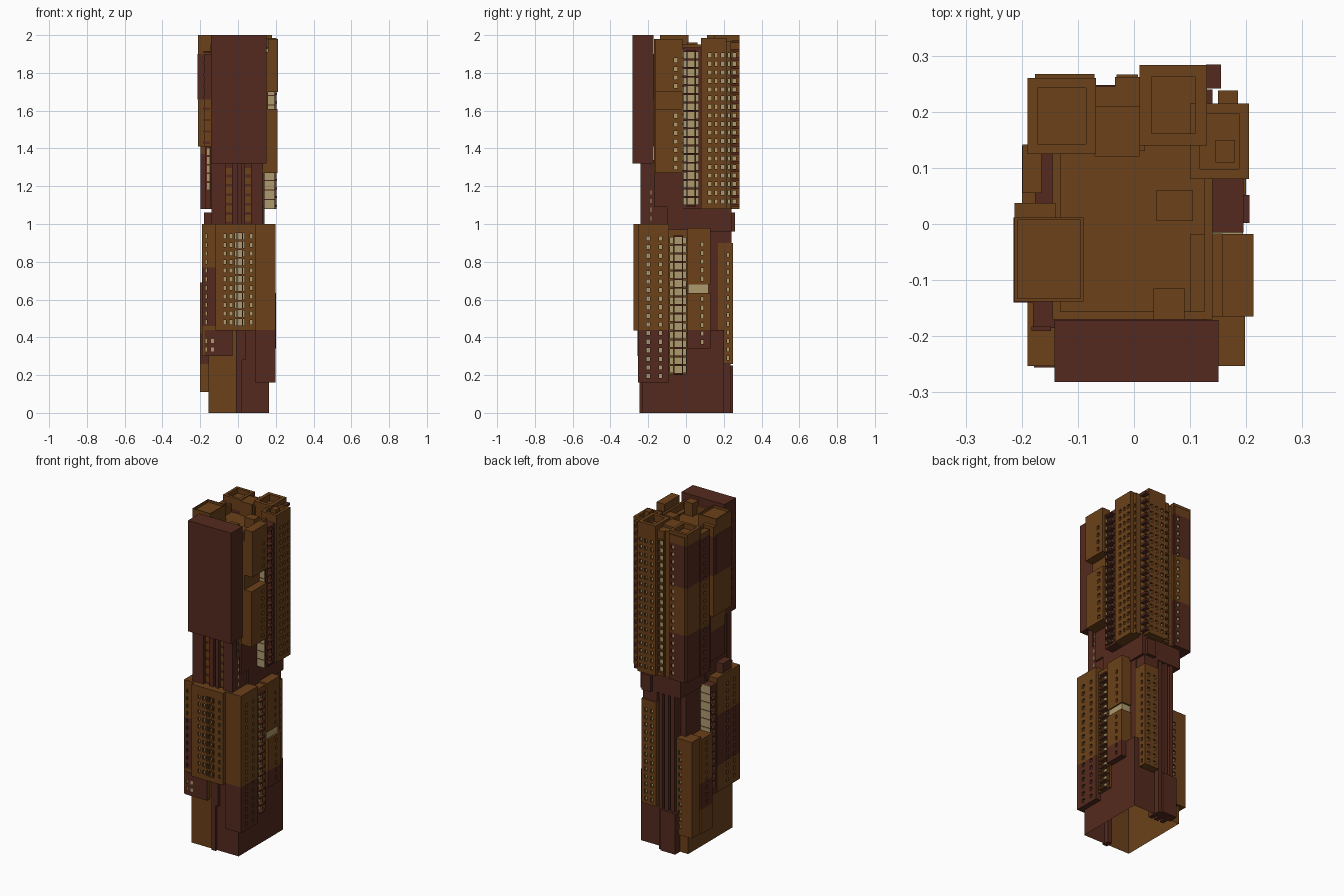
import bpy, bmesh
from mathutils import Vector

cube = bpy.data.objects.get("Cube")
if cube:
    bpy.data.objects.remove(cube, do_unlink=True)


def material(name, rgb):
    m = bpy.data.materials.new(name)
    m.use_nodes = True
    m.diffuse_color = (*rgb, 1)
    m.node_tree.nodes["Principled BSDF"].inputs["Base Color"].default_value = (*rgb, 1)
    return m


brown = material("brown_cladding", (.147, .053, .01))
red = material("red_brown_cladding", (.088, .023, .013))
cream = material("cream_glass", (.42, .32, .15))


def finish(name, bm, mats):
    mesh = bpy.data.meshes.new(name)
    bm.to_mesh(mesh)
    bm.free()
    for m in mats:
        mesh.materials.append(m)
    obj = bpy.data.objects.new(name, mesh)
    bpy.context.collection.objects.link(obj)
    return obj


def add_block(bm, xs, ys, zs):
    lo, hi = Vector((xs[0], ys[0], zs[0])), Vector((xs[1], ys[1], zs[1]))
    verts = bmesh.ops.create_cube(bm, size=1)["verts"]
    for v in verts:
        v.co = Vector([(lo[i] + hi[i]) / 2 + v.co[i] * (hi[i] - lo[i]) for i in range(3)])


def box(name, xs, ys, zs, mat, other=None, cuts=(), well=None):
    """Block; colours alternate upward at each cut; well = (rim, depth) sinks the roof."""
    bm = bmesh.new()
    add_block(bm, xs, ys, zs)
    for z in cuts:
        bmesh.ops.bisect_plane(bm, geom=bm.verts[:] + bm.edges[:] + bm.faces[:],
                               plane_co=(0, 0, z), plane_no=(0, 0, 1))
    for f in bm.faces:
        f.material_index = sum(f.calc_center_median().z > z for z in cuts) % 2
    if well:
        bm.normal_update()
        top = max(bm.faces, key=lambda f: f.calc_center_median().z)
        bmesh.ops.inset_region(bm, faces=[top], thickness=well[0])
        floor = bmesh.ops.extrude_discrete_faces(bm, faces=[top])["faces"]
        for v in floor[0].verts:
            v.co.z -= well[1]
    return finish(name, bm, [mat, other or mat, cream])


def open_base(name, xs, ys, zs, split):
    """Hollow plinth without a floor, changing colour at x = split."""
    bm = bmesh.new()
    add_block(bm, xs, ys, zs)
    bmesh.ops.bisect_plane(bm, geom=bm.verts[:] + bm.edges[:] + bm.faces[:],
                           plane_co=(split, 0, 0), plane_no=(1, 0, 0))
    floor = [f for f in bm.faces if f.calc_center_median().z < zs[0] + .001]
    bmesh.ops.delete(bm, geom=floor, context="FACES")
    for f in bm.faces:
        f.material_index = int(f.calc_center_median().x > split)
    return finish(name, bm, [brown, red])


def row_heights(zs, step):
    return [zs[0] + i * step for i in range(int((zs[1] - zs[0]) / step + .01) + 1)]


def windows(obj, side, columns, zs, width=.018, height=.022, step=.0455, depth=.013):
    """Cuts rows of glazed recesses into one wall; side is its direction such as '+x'."""
    bm = bmesh.new()
    bm.from_mesh(obj.data)
    sign = 1 if side[0] == "+" else -1
    axis = "xy".index(side[1])
    across = 1 - axis
    plane = sign * max(sign * v.co[axis] for v in bm.verts)
    rows = row_heights(zs, step)

    def wall():
        return [f for f in bm.faces if all(abs(v.co[axis] - plane) < .0001 for v in f.verts)]

    for direction, centers, size in ((across, columns, width), (2, rows, height)):
        normal = Vector([float(i == direction) for i in range(3)])
        for c in centers:
            for edge in (c - size / 2, c + size / 2):
                faces = wall()
                geom = {g for f in faces for g in (*f.verts, *f.edges)} | set(faces)
                bmesh.ops.bisect_plane(bm, geom=list(geom), plane_co=normal * edge,
                                       plane_no=normal)

    def inside(value, centers, size):
        return any(abs(value - c) < size / 2 for c in centers)

    panes = []
    for f in wall():
        mid = f.calc_center_median()
        if inside(mid[across], columns, width) and inside(mid.z, rows, height):
            panes.append(f)
    for f in bmesh.ops.extrude_discrete_faces(bm, faces=panes)["faces"]:
        f.material_index = 2
        for v in f.verts:
            v.co[axis] -= sign * depth
    bm.to_mesh(obj.data)
    bm.free()


def plates(name, side, plane, columns, zs, width, height, step, mat, depth=.003):
    """Rows of plates or ledges standing on a wall."""
    bm = bmesh.new()
    sign = 1 if side[0] == "+" else -1
    out = sorted((plane - sign * .002, plane + sign * depth))
    for z in row_heights(zs, step):
        for c in columns:
            span, rows = (c - width / 2, c + width / 2), (z - height / 2, z + height / 2)
            add_block(bm, *((out, span) if side[1] == "x" else (span, out)), rows)
    return finish(name, bm, [mat])


TOP, LOW = (1.12, 1.91), (.48, .94)
BANDS = (1.37, 1.66, 1.92)

# Central core and base
box("core", (-.12, .13), (-.2, .17), (.44, 1.2), red)
open_base("base", (-.155, .165), (-.23, .2), (0, .44), -.01)
box("base_back", (-.1, .0), (.19, .248), (0, .25), red)
for i, x in enumerate((-.085, -.045, -.005)):
    box(f"back_pier_{i}", (x, x + .025), (.15, .235), (0, 1.08), red)
box("waist", (-.13, .14), (-.1, .24), (.96, 1.09), red)
box("waist_left_lug", (.06, .12), (.2, .26), (.96, 1.06), red)
box("waist_right_lug", (-.18, -.1), (-.185, -.1), (.98, 1.06), red)

# Slotted neck under the front slab
box("neck", (-.135, .125), (-.22, 0), (.98, 1.34), red)
for i, xs in enumerate(((-.14, -.065), (-.03, 0), (.015, .035), (.07, .13))):
    box(f"neck_fin_{i}", xs, (-.24, -.2), (.98, 1.33), red)
plates("neck_ladders", "-y", -.22, (-.048, .053), (1.03, 1.31), .03, .035, .05, brown)
plates("neck_slots", "+x", .13, (-.185,), (1.03, 1.31), .006, .022, .0455, cream)

# Upper tower
box("upper_core", (-.145, .14), (-.17, .16), (1.09, 1.95), red, brown, (1.27,), (.02, .05))
box("front_slab", (-.142, .151), (-.282, -.171), (1.32, 2), red)
box("roof_hut_center", (.04, .105), (.005, .06), (1.88, 1.96), brown)
box("roof_hut_front", (.035, .09), (-.17, -.115), (1.88, 1.98), brown)
box("roof_hut_back", (-.07, .01), (.12, .21), (1.88, 1.985), brown)

# Upper flank on +x, split by a glazed gap
b = box("left_flank_top", (.158, .213), (-.165, -.018), (1.7, 1.98), brown)
windows(b, "+x", (-.055,), (1.73, 1.91))
b = box("left_flank_low", (.1, .208), (-.165, -.018), (1.27, 1.61), brown)
windows(b, "+x", (-.055,), (1.3, 1.59))
box("left_flank_inner", (.1, .16), (-.165, -.018), (1.6, 1.91), brown)
b = box("left_bay", (.13, .195), (-.015, .08), (1.08, 1.935), red)
windows(b, "+x", (.027,), TOP, .037, .036, depth=.025)
windows(b, "+x", (-.006, .06), TOP, .015, .034, depth=.015)
plates("left_bay_ledges", "+x", .195, (.027,), (1.097, 1.92), .05, .009, .0455, red, .011)
plates("left_bay_front_glass", "-y", -.015, (.163,), (1.105, 1.91), .062, .045, .05, cream)

# Upper back corner on +x
b = box("left_back_block", (.1, .205), (.08, .215), (1.08, 1.985), brown, well=(.025, .03))
windows(b, "+x", (.125, .195), TOP)
windows(b, "+x", (.16,), TOP, .013)
box("left_back_hut", (.145, .18), (.11, .15), (1.94, 2), brown)
b = box("left_back_step", (.15, .185), (.2, .238), (1.08, 1.97), brown)
windows(b, "+x", (.228,), TOP, .012)
b = box("back_block", (.01, .13), (.14, .283), (1.08, 2), brown, well=(.03, .04))
windows(b, "+x", (.255,), TOP, .02)
windows(b, "+y", (.035, .075, .11), TOP)
plates("back_balconies", "+x", .13, (.263,), (1.1, 1.98), .043, .014, .0455, red, .025)

# Upper back middle and back corner on -x
box("back_middle", (-.08, .02), (.13, .245), (1.08, 1.97), brown)
b = box("back_middle_rib", (-.034, .012), (.2, .262), (1.08, 1.97), brown)
windows(b, "+y", (-.012,), TOP, .03, .034)
plates("back_middle_ledges", "+y", .262, (-.012,), (1.097, 1.92), .038, .009, .0455, brown, .004)
box("right_back_block", (-.19, -.068), (.125, .26), (1.08, 1.99), red, brown, BANDS, (.025, .03))
b = box("right_back_rib", (-.176, -.07), (.25, .267), (1.08, 1.97), red, brown, BANDS)
windows(b, "+y", (-.095,), TOP, depth=.006)

# Upper flank on -x
b = box("right_mid_block", (-.199, -.165), (.055, .142), (1.08, 1.95), red, brown, BANDS)
windows(b, "-x", (.1,), TOP)
b = box("right_bay", (-.176, -.13), (.01, .13), (1.08, 1.9), red)
windows(b, "-x", (.045,), TOP, .014, .036)
plates("right_bay_front_glass", "-y", .01, (-.157,), (1.2, 1.4), .014, .036, .0455, cream)
box("right_flank", (-.213, -.09), (-.138, .012), (1.41, 2), brown, well=(.007, .015))
box("right_flank_band", (-.2145, -.14), (-.1395, .012), (1.66, 1.9), red)
box("right_flank_tail", (-.213, -.14), (.01, .037), (1.41, 1.96), brown, red, (1.66, 1.9))
box("right_flank_front", (-.18, -.1), (-.185, -.13), (1.41, 1.9), brown, red, (1.66,))
plates("right_flank_ledges", "-y", -.185, (-.165,), (1.43, 1.93), .035, .012, .06, red, .006)

# Lower front blocks
b = box("low_front", (-.12, .092), (-.279, -.1), (.435, 1), brown)
windows(b, "-y", (-.07, -.037, .07), LOW, .015)
windows(b, "-y", (.009,), LOW, .022, .036, depth=.018)
windows(b, "-y", (-.013, .03), LOW, .008, .034)
box("low_front_fin", (.02, .04), (-.25, -.2), (.28, .46), red)
box("low_front_pier", (-.01, .02), (-.245, -.2), (0, .46), red)
b = box("low_left_front", (.09, .198), (-.253, -.09), (.16, 1), red, brown, (.44,))
windows(b, "+x", (-.2, -.135), (.195, .94))
b = box("low_right_front", (-.19, -.03), (-.253, -.03), (.3, 1), brown, red, (.46, .77))
windows(b, "-y", (-.168,), LOW, .01)
windows(b, "-x", (-.2, -.13), (.34, .96))
b = box("low_right_skirt", (-.178, -.03), (-.256, -.1), (.3, .44), red)
windows(b, "-y", (-.135,), (.335, .4), depth=.002)
windows(b, "-y", (-.168,), (.335, .4), .01, depth=.002)

# Lower glazed bays
b = box("low_left_bay", (.1, .182), (-.1, .005), (.2, .97), brown)
windows(b, "+x", (-.04,), (.23, .94), .04, .036, depth=.015)
windows(b, "+x", (-.077, -.008), (.23, .94), .018, .034, depth=.015)
plates("low_left_ledges", "+x", .182, (-.04,), (.207, .96), .05, .009, .0455, red, .012)
b = box("low_right_bay", (-.187, -.09), (-.04, .03), (.3, .97), red)
windows(b, "-x", (0,), (.36, .94), .04, .036, depth=.02)
plates("low_right_back_glass", "+y", .03, (-.139,), (.69, .95), .092, .047, .052, cream)

# Lower +x side and back
b = box("low_left_mid_top", (.1, .195), (.005, .13), (.68, .98), brown)
windows(b, "+x", (.085,), (.71, .9), .013)
b = box("low_left_mid_low", (.1, .2), (.005, .13), (.34, .635), red, brown, (.44,))
windows(b, "+x", (.085,), (.375, .61), .013)
box("low_left_mid_glass", (.1, .188), (.01, .12), (.63, .685), cream)
b = box("low_left_back", (.03, .13), (.13, .248), (.26, .9), brown)
windows(b, "+x", (.222,), (.29, .88), .012)
windows(b, "+y", (.06, .1), (.29, .88))
box("low_left_back_cap", (.03, .125), (.12, .24), (.9, .98), red)

# Lower -x side and back
b = box("low_right_column", (-.19, -.07), (.125, .215), (.11, .7), brown)
windows(b, "+y", (-.11,), (.16, .66))
b = box("low_right_mid", (-.2, -.1), (.03, .14), (.11, .69), brown, red, (.26, .42))
windows(b, "-x", (.085,), (.29, .66), .014)
